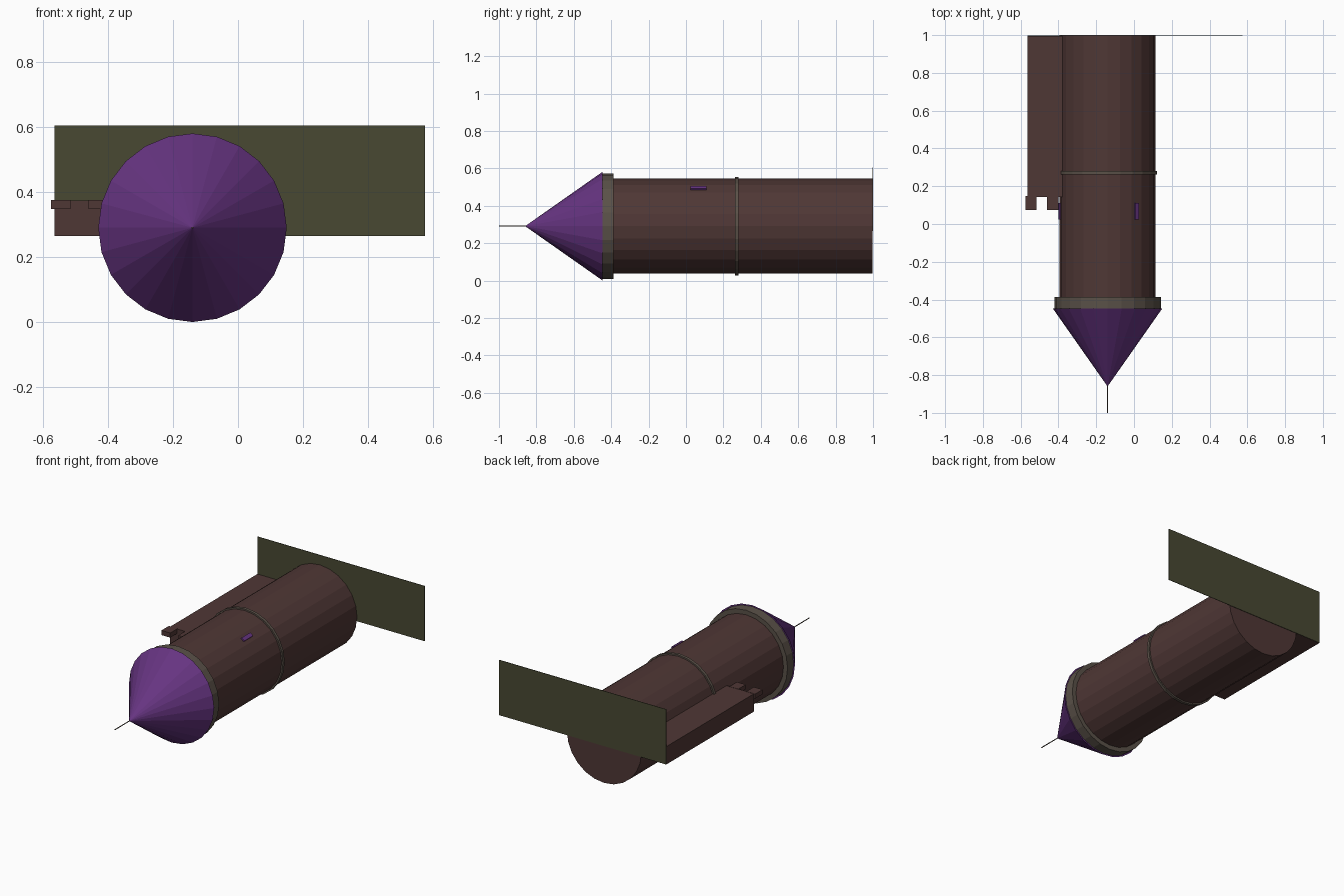
import bpy, bmesh, math
from mathutils import Matrix, Vector

if "Cube" in bpy.data.objects:
    bpy.data.objects.remove(bpy.data.objects["Cube"])

CX, CZ, SIDES = -0.14, 0.291, 24


def material(name, rgb):
    m = bpy.data.materials.new(name)
    lin = [((c / 255 + 0.055) / 1.055) ** 2.4 for c in rgb]
    m.diffuse_color = (*lin, 1)
    m.use_nodes = True
    m.node_tree.nodes["Principled BSDF"].inputs["Base Color"].default_value = m.diffuse_color
    return m


BROWN = material("dark brown", (79, 55, 53))
PURPLE = material("purple", (102, 52, 129))
OLIVE = material("olive", (72, 72, 50))
GREY = material("warm grey", (90, 81, 72))


def finish(bm, name, mat):
    bmesh.ops.recalc_face_normals(bm, faces=bm.faces)
    me = bpy.data.meshes.new(name)
    bm.to_mesh(me)
    bm.free()
    me.materials.append(mat)
    ob = bpy.data.objects.new(name, me)
    bpy.context.collection.objects.link(ob)
    return ob


def tube(name, mat, y0, r0, y1, r1, sides=SIDES):
    """Solid of revolution along y, radius r0 at y0 and r1 at y1."""
    bm = bmesh.new()
    bmesh.ops.create_cone(bm, cap_ends=True, segments=sides,
                          radius1=r0, radius2=r1, depth=y1 - y0)
    bm.transform(Matrix.Translation((CX, (y0 + y1) / 2, CZ))
                 @ Matrix.Rotation(-math.pi / 2, 4, 'X'))
    return finish(bm, name, mat)


def box(name, mat, lo, hi, matrix=Matrix()):
    lo, hi = Vector(lo), Vector(hi)
    bm = bmesh.new()
    bmesh.ops.create_cube(bm, size=1)
    bm.transform(matrix @ Matrix.Translation((lo + hi) / 2)
                 @ Matrix.Diagonal((*(hi - lo), 1)))
    return finish(bm, name, mat)


# Main rocket: body, bands, nose and thin tip wire
tube("body", BROWN, -0.40, 0.254, 0.997, 0.254)
tube("middle_band", GREY, 0.262, 0.263, 0.28, 0.263)
tube("nose_collar", GREY, -0.45, 0.282, -0.387, 0.282)
tube("nose_cone", PURPLE, -0.86, 0.0, -0.447, 0.29)
tube("tip_wire", GREY, -1.0, 0.003, -0.855, 0.003, 6)

# Upright plate at the tail
box("tail_plate", OLIVE, (-0.565, 0.997, 0.265), (0.575, 1.0, 0.605))

# Side rail with a two-pronged front lip
box("side_rail", BROWN, (-0.565, 0.143, 0.265), (-0.35, 0.996, 0.375))
for i, x0 in enumerate((-0.575, -0.46)):
    box(f"rail_prong_{i + 1}", BROWN, (x0, 0.075, 0.348),
        (x0 + 0.06, 0.147, 0.3765))

# Small purple tabs on the body
for i, deg in enumerate((53, 173)):
    m = Matrix.Translation((CX, 0, CZ)) @ Matrix.Rotation(-math.radians(deg), 4, 'Y')
    box(f"body_tab_{i + 1}", PURPLE, (0.245, 0.025, -0.012), (0.26, 0.11, 0.012), m)
